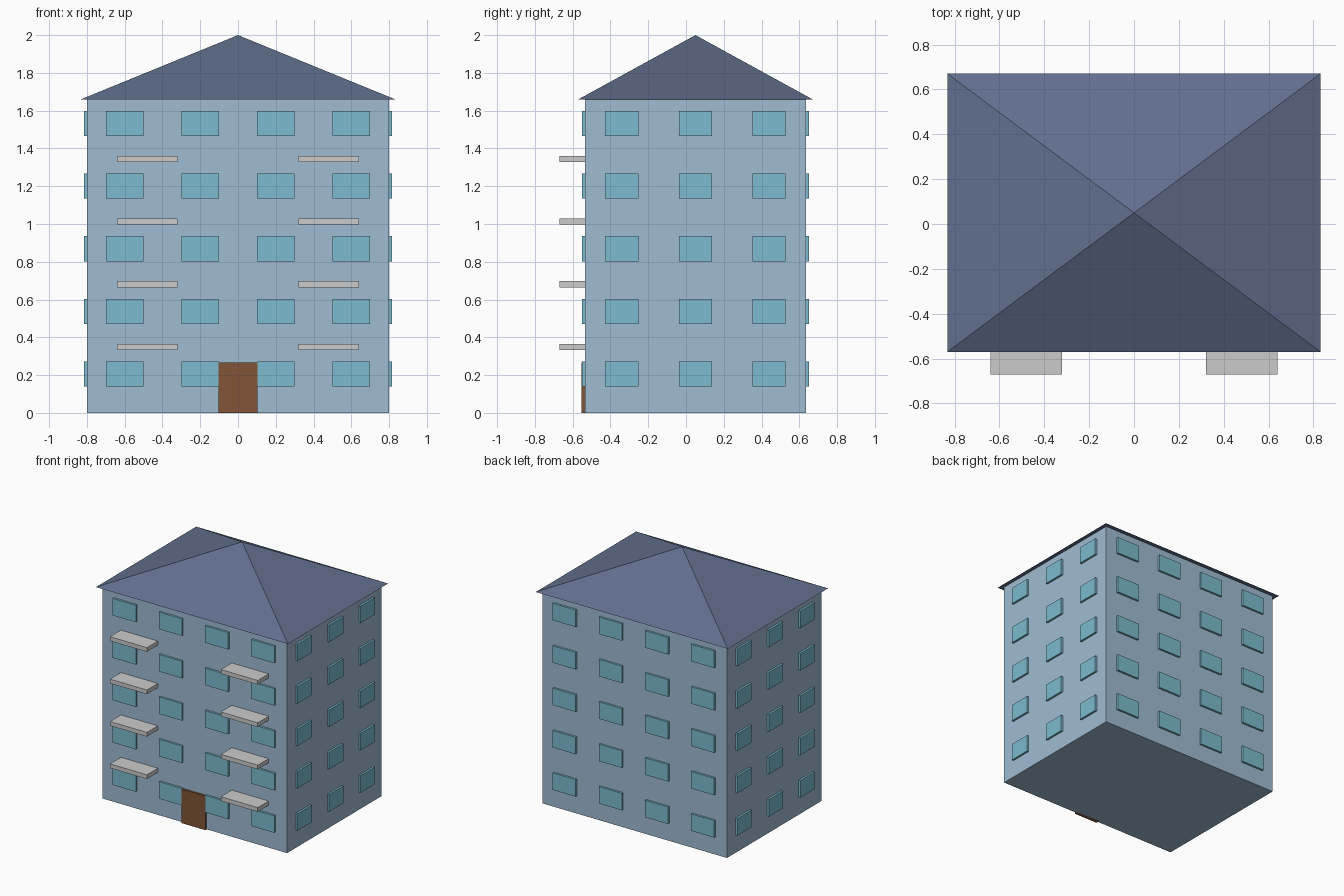
import bpy
import math

if "Cube" in bpy.data.objects:
    bpy.data.objects.remove(bpy.data.objects["Cube"])

HX, Y0, Y1 = 0.80, -0.535, 0.635       # body half width, front and back walls
YC, HY = (Y0 + Y1) / 2, (Y1 - Y0) / 2
FLOORS, STOREY = 5, 0.332
TOP = FLOORS * STOREY
OUT = 0.016                            # how far windows and door stand proud


def material(name, rgb):
    m = bpy.data.materials.new(name)
    m.diffuse_color = (*rgb, 1)
    m.use_nodes = True
    m.node_tree.nodes["Principled BSDF"].inputs["Base Color"].default_value = m.diffuse_color
    return m


def box(name, center, size, mat=None):
    bpy.ops.mesh.primitive_cube_add(size=1, location=center)
    ob = bpy.context.object
    ob.name = name
    ob.scale = size
    bpy.ops.object.transform_apply(location=False, rotation=False, scale=True)
    if mat:
        ob.data.materials.append(mat)
    return ob


wall = material("wall_blue", (0.35, 0.50, 0.65))
glass = material("window_teal", (0.20, 0.50, 0.62))
slate = material("roof_slate", (0.12, 0.16, 0.27))
wood = material("door_brown", (0.22, 0.09, 0.04))

# Main body
box("body", (0, YC, TOP / 2), (2 * HX, 2 * HY, TOP), wall)

# Hipped roof with overhanging eaves, a four-sided cone
bpy.ops.mesh.primitive_cone_add(vertices=4, radius1=math.sqrt(2), radius2=0,
                                depth=2 - TOP, location=(0, YC, (TOP + 2) / 2),
                                rotation=(0, 0, math.pi / 4))
roof = bpy.context.object
roof.name = "roof"
bpy.ops.object.transform_apply(location=False, rotation=True, scale=False)
roof.scale = (0.832, 0.62, 1)
bpy.ops.object.transform_apply(location=False, rotation=False, scale=True)
roof.data.materials.append(slate)

for floor in range(FLOORS):
    z = floor * STOREY + 0.205
    # Front and back windows
    for col in range(4):
        x = -0.6 + 0.4 * col
        for side, y in (("front", Y0), ("back", Y1)):
            box(f"{side}_window_{floor}_{col}", (x, y, z), (0.2, 2 * OUT, 0.133), glass)
    # Side windows
    for col in range(3):
        y = YC + 0.39 * (col - 1)
        for side, x in (("left", -HX), ("right", HX)):
            box(f"{side}_window_{floor}_{col}", (x, y, z), (2 * OUT, 0.175, 0.133), glass)
    # Balcony slabs above the ground floor
    if floor:
        for side, x in (("left", -0.48), ("right", 0.48)):
            box(f"{side}_balcony_{floor}", (x, (Y0 - 0.67) / 2, floor * STOREY + 0.0166),
                (0.32, Y0 + 0.67, 0.033))

# Entrance door
box("door", (0, Y0, 0.133), (0.206, 2 * OUT + 0.002, 0.266), wood)
